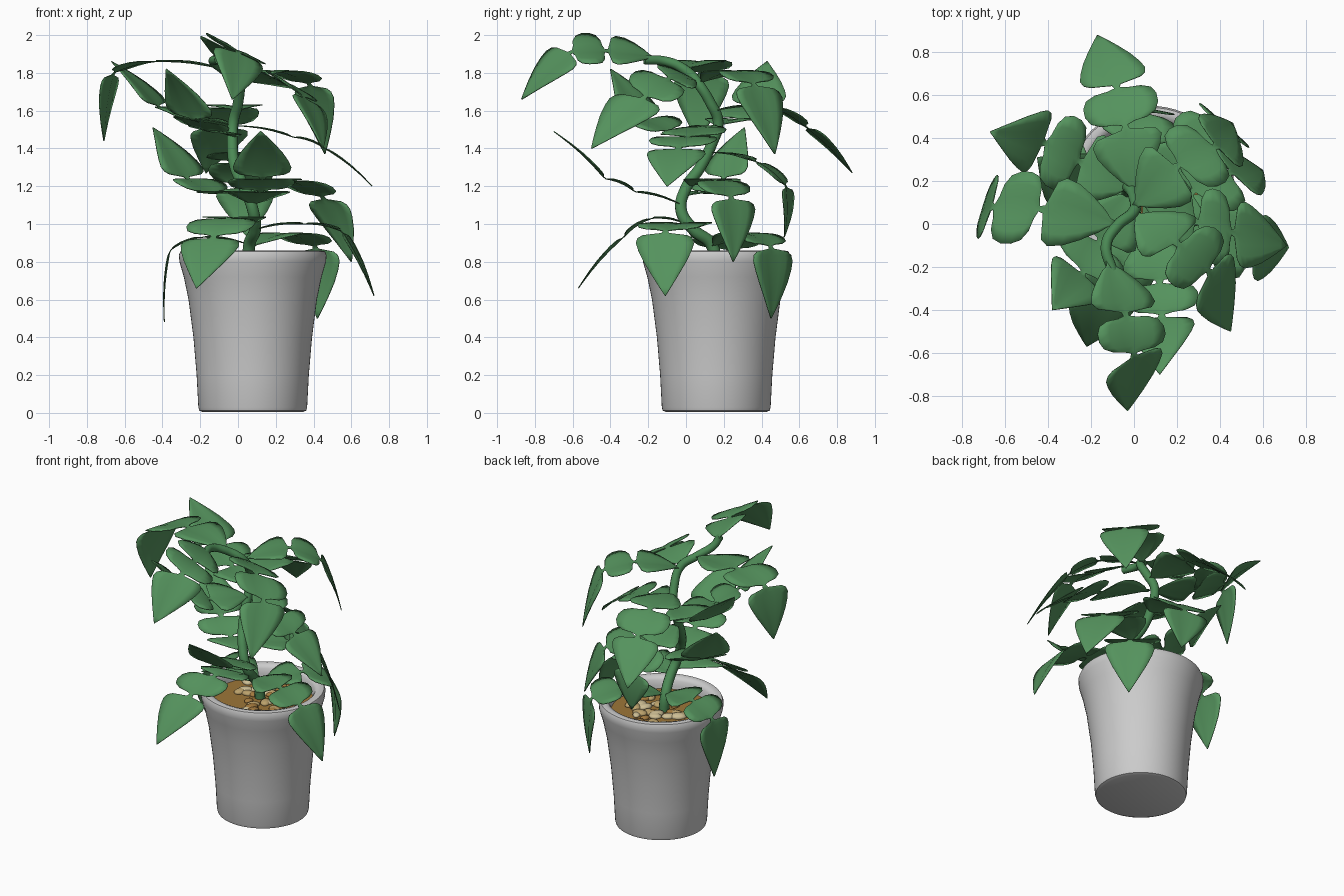
import bpy, bmesh, math, random
from mathutils import Vector, Matrix

if "Cube" in bpy.data.objects:
    bpy.data.objects.remove(bpy.data.objects["Cube"])

random.seed(4)
PX, PY = 0.078, 0.16   # pot axis


def material(name, rgb):
    m = bpy.data.materials.new(name)
    m.diffuse_color = (*rgb, 1)
    m.use_nodes = True
    m.node_tree.nodes["Principled BSDF"].inputs["Base Color"].default_value = m.diffuse_color
    return m


def add_object(name, bm, mat=None, angle=40):
    me = bpy.data.meshes.new(name)
    bm.to_mesh(me)
    bm.free()
    ob = bpy.data.objects.new(name, me)
    bpy.context.collection.objects.link(ob)
    if mat:
        me.materials.append(mat)
    bpy.ops.object.select_all(action='DESELECT')
    ob.select_set(True)
    bpy.context.view_layer.objects.active = ob
    bpy.ops.object.shade_smooth_by_angle(angle=math.radians(angle))
    return ob


def lathe(name, profile, mat=None, steps=64):
    bm = bmesh.new()
    vs = [bm.verts.new((PX + r, PY, z)) for r, z in profile]
    es = [bm.edges.new(p) for p in zip(vs, vs[1:])]
    bmesh.ops.spin(bm, geom=vs + es, cent=(PX, PY, 0), axis=(0, 0, 1),
                   angle=math.tau, steps=steps)
    bmesh.ops.remove_doubles(bm, verts=bm.verts, dist=1e-4)
    bmesh.ops.recalc_face_normals(bm, faces=bm.faces)
    return add_object(name, bm, mat)


green = material("leaf_green", (0.09, 0.29, 0.11))
stem_green = material("stem_green", (0.07, 0.25, 0.09))
brown = material("soil_brown", (0.34, 0.18, 0.04))
tans = [material("pebble_tan", (0.50, 0.36, 0.15)),
        material("pebble_cream", (0.62, 0.52, 0.30)),
        material("pebble_ochre", (0.38, 0.20, 0.05))]

# Pot with rounded rim, and soil
lathe("pot", [(0, 0.005), (0.265, 0.005), (0.283, 0.012), (0.288, 0.03),
              (0.297, 0.2), (0.314, 0.4), (0.34, 0.6), (0.365, 0.72),
              (0.388, 0.80), (0.391, 0.835), (0.383, 0.855), (0.36, 0.86),
              (0.335, 0.852), (0.322, 0.835), (0.315, 0.8), (0.305, 0.72), (0, 0.72)])
lathe("soil", [(0, 0.78), (0.312, 0.78)], brown)

# Pebbles spread over the soil
for k, mat in enumerate(tans):
    bm = bmesh.new()
    for i in range(13):
        a, r = random.uniform(0, math.tau), 0.26 * math.sqrt(random.random())
        s = random.uniform(0.028, 0.045)
        mtx = (Matrix.Translation((PX + r * math.cos(a), PY + r * math.sin(a), 0.785))
               @ Matrix.Rotation(random.uniform(0, 3), 4, 'Z')
               @ Matrix.Diagonal((s * 1.2, s * 0.85, s * 0.5, 1)))
        bmesh.ops.create_icosphere(bm, subdivisions=2, radius=1, matrix=mtx)
    add_object(f"pebbles_{k + 1}", bm, mat)

# Winding stem
stem_pts = [(0.06, 0.16, 0.74), (0.06, 0.135, 0.89), (0.09, 0.04, 0.97),
            (0.08, -0.025, 1.07), (0.035, 0.0, 1.19), (-0.015, 0.075, 1.3),
            (-0.03, 0.135, 1.42), (-0.025, 0.17, 1.54), (0.0, 0.13, 1.64),
            (0.0, 0.06, 1.75), (-0.08, -0.01, 1.82), (-0.13, -0.1, 1.86),
            (-0.1, -0.22, 1.87)]
cu = bpy.data.curves.new("stem", 'CURVE')
cu.dimensions = '3D'
cu.bevel_depth = 0.03
cu.bevel_resolution = 4
cu.use_fill_caps = True
sp = cu.splines.new('BEZIER')
sp.bezier_points.add(len(stem_pts) - 1)
for i, (bp, p) in enumerate(zip(sp.bezier_points, stem_pts)):
    bp.co = p
    bp.handle_left_type = bp.handle_right_type = 'AUTO'
    bp.radius = 1.1 - 0.3 * i / len(stem_pts)
stem = bpy.data.objects.new("stem", cu)
bpy.context.collection.objects.link(stem)
cu.materials.append(stem_green)

# Leaf outline: (position along lobe, half width) for base, middle and tip lobes
LOBES = [
    [(0, .012), (.1, .02), (.2, .055), (.42, .11), (.62, .15), (.8, .165),
     (.9, .14), (.94, .07), (.97, .02)],
    [(.05, .013), (.1, .05), (.12, .11), (.22, .155), (.4, .175), (.6, .175),
     (.78, .155), (.88, .11), (.91, .05), (.96, .013)],
    [(.03, .02), (.05, .07), (.07, .12), (.12, .147), (.2, .155), (.32, .142),
     (.5, .112), (.7, .07), (.88, .03), (1, .002)],
]


def leaf(name, pts, roll=0, yaw=0):
    """Three flat lobes along a bent midrib, with a shallow crease."""
    p = [Vector(v) for v in pts]
    flat = p[3] - p[0]
    side0 = Matrix.Rotation(yaw, 3, 'Z') @ Vector((flat.y, -flat.x, 0)).normalized()
    bm = bmesh.new()
    prev = None
    for k, lobe in enumerate(LOBES):
        d = p[k + 1] - p[k]
        # lobes keep the yawed level direction across, even where the rib is skewed
        side = Matrix.Rotation(roll, 3, d.normalized()) @ side0
        up = side.cross(d).normalized()
        for s, w in lobe:
            c = p[k] + d * s + up * 0.012 * math.sin(math.pi * s)
            row = [bm.verts.new(c + side * w * f + up * 0.04 * w * min(abs(f), .3) / .3)
                   for f in (-1, -.65, -.3, 0, .3, .65, 1)]
            if prev:
                for j in range(6):
                    bm.faces.new((prev[j], prev[j + 1], row[j + 1], row[j]))
            prev = row
    bmesh.ops.recalc_face_normals(bm, faces=bm.faces)
    ob = add_object(name, bm, green, 60)
    mod = ob.modifiers.new("thickness", 'SOLIDIFY')
    mod.thickness = 0.005
    mod.offset = 0


# Leaf midribs: stem joint, two lobe joints, tip; then roll and yaw
leaf("top_front_leaf", [(-.12, -.17, 1.88), (-.04, -.42, 1.915), (0, -.61, 1.91), (-.03, -.87, 1.66)], -0.48)
leaf("top_left_leaf", [(-.08, .0, 1.82), (-.43, .07, 1.86), (-.66, .08, 1.8), (-.71, .06, 1.44)], 0, -.2)
leaf("top_back_right_leaf", [(0, .08, 1.75), (.2, .27, 1.81), (.38, .36, 1.74), (.46, .47, 1.37)])
leaf("top_front_right_leaf", [(0, .05, 1.76), (.2, -.09, 1.77), (.35, -.22, 1.67), (.45, -.5, 1.4)], -.4)
leaf("upper_back_leaf", [(0, .15, 1.6), (-.04, .45, 1.62), (-.08, .64, 1.51), (-.17, .88, 1.27)])
leaf("upper_back_left_leaf", [(-.02, .16, 1.52), (-.25, .29, 1.55), (-.42, .38, 1.62), (-.67, .43, 1.86)])
leaf("upper_right_leaf", [(0, .15, 1.52), (.29, .01, 1.46), (.46, -.04, 1.4), (.71, -.1, 1.2)], 0, .33)
leaf("upper_front_left_leaf", [(-.02, .15, 1.46), (-.16, -.08, 1.49), (-.24, -.23, 1.55), (-.38, -.4, 1.82)], -.15)
leaf("middle_back_leaf", [(-.03, .12, 1.38), (0, .37, 1.33), (.03, .53, 1.2), (.05, .52, .93)])
leaf("middle_back_right_leaf", [(.03, .02, 1.2), (.27, .15, 1.23), (.45, .24, 1.14), (.6, .25, .8)], 0, .35)
leaf("middle_left_leaf", [(.03, 0, 1.15), (-.14, .12, 1.16), (-.27, .2, 1.24), (-.45, .31, 1.51)], 0, -.2)
leaf("middle_front_leaf", [(.08, -.02, 1.1), (.12, -.27, 1.17), (.13, -.43, 1.24), (.12, -.7, 1.49)])
leaf("low_front_leaf", [(.08, 0, 1.0), (-.05, -.18, 1.03), (-.13, -.33, .93), (-.22, -.57, .66)], 0, .42)
leaf("low_right_leaf", [(.09, .03, .97), (.35, -.04, 1.0), (.55, -.11, .96), (.72, -.11, .62)], 0, .1)
leaf("low_left_leaf", [(.06, .14, .89), (-.19, .2, .93), (-.36, .23, .86), (-.39, .25, .48)], 0, .25)
leaf("low_back_leaf", [(.07, .14, .88), (.26, .32, .95), (.41, .45, .88), (.42, .45, .5)], 0, .12)
